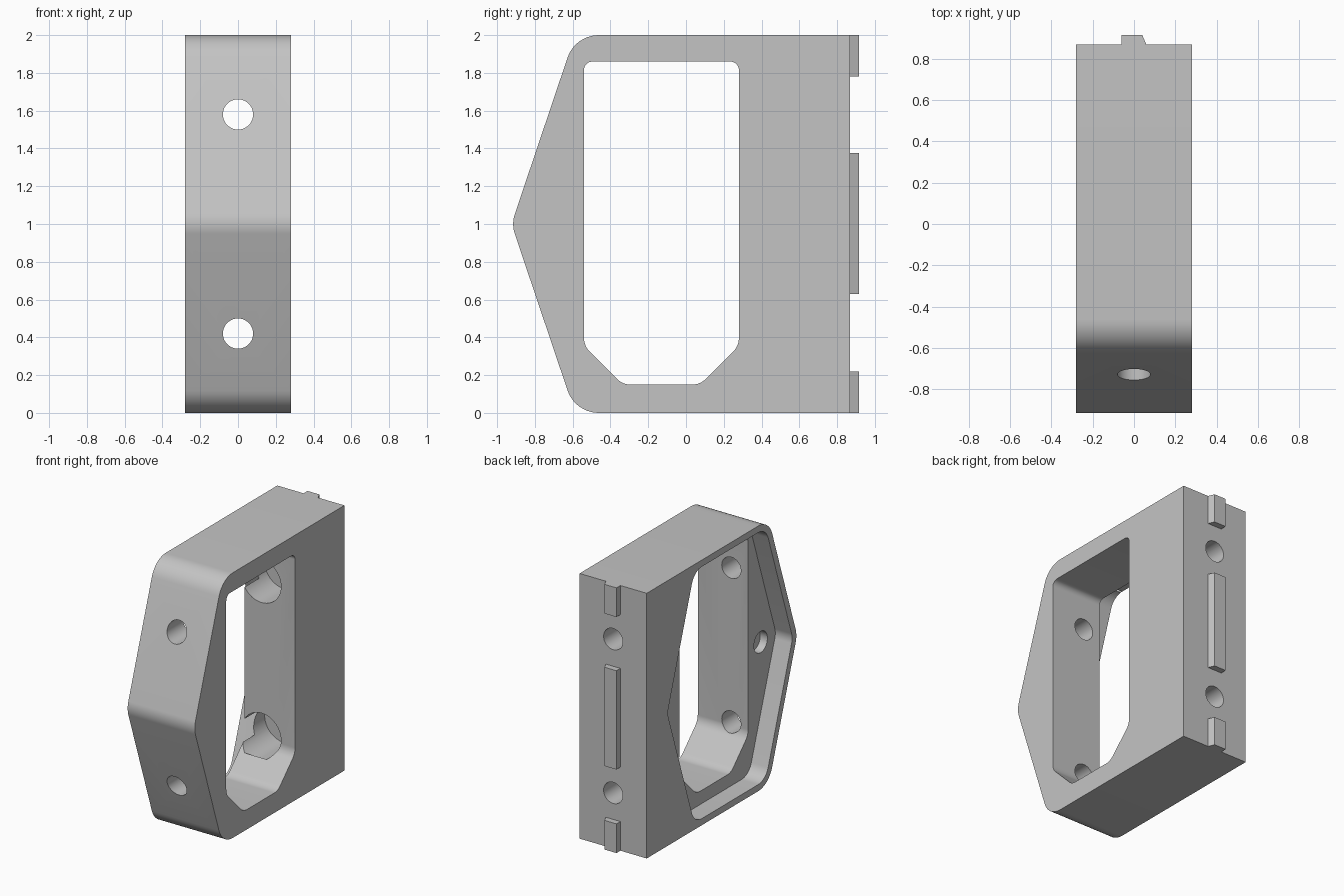
import bpy
import bmesh
import math
from mathutils import Vector, Matrix

if "Cube" in bpy.data.objects:
    bpy.data.objects.remove(bpy.data.objects["Cube"], do_unlink=True)

grey = bpy.data.materials.new("light_grey")
grey.use_nodes = True
colour = (0.55, 0.55, 0.55, 1)
grey.diffuse_color = colour
grey.node_tree.nodes["Principled BSDF"].inputs["Base Color"].default_value = colour


def rounded(corners, steps=10):
    """Turn (a, b, radius) corners into a filleted outline."""
    out = []
    n = len(corners)
    for i, (a, b, r) in enumerate(corners):
        p = Vector((a, b))
        if r == 0:
            out.append(p)
            continue
        u = (Vector(corners[i - 1][:2]) - p).normalized()
        v = (Vector(corners[(i + 1) % n][:2]) - p).normalized()
        half = u.angle(v) / 2
        centre = p + (u + v).normalized() * (r / math.sin(half))
        t = r / math.tan(half)
        s, e = p + u * t - centre, p + v * t - centre
        turn = math.pi - 2 * half
        for k in range(steps + 1):
            f = k / steps
            w = (s * math.sin((1 - f) * turn) + e * math.sin(f * turn)) / math.sin(turn)
            out.append(centre + w)
    return out


def finish(name, bm):
    bmesh.ops.recalc_face_normals(bm, faces=bm.faces)
    mesh = bpy.data.meshes.new(name)
    bm.to_mesh(mesh)
    bm.free()
    mesh.materials.append(grey)
    obj = bpy.data.objects.new(name, mesh)
    bpy.context.collection.objects.link(obj)
    return obj


def prism(name, outline, place, lo, hi):
    """Extrude an outline; place(a, b, depth) gives the 3D point."""
    bm = bmesh.new()
    face = bm.faces.new([bm.verts.new(place(a, b, lo)) for a, b in outline])
    ext = bmesh.ops.extrude_face_region(bm, geom=[face])["geom"]
    move = Vector(place(0, 0, hi)) - Vector(place(0, 0, lo))
    bmesh.ops.translate(bm, vec=move, verts=[g for g in ext if isinstance(g, bmesh.types.BMVert)])
    return finish(name, bm)


def cylinder(name, centre, radius, length, axis):
    bm = bmesh.new()
    turn = Matrix.Rotation(math.pi / 2, 4, "X" if axis == "Y" else "Y")
    bmesh.ops.create_cone(bm, cap_ends=True, segments=48, radius1=radius, radius2=radius,
                          depth=length, matrix=Matrix.Translation(centre) @ turn)
    return finish(name, bm)


def side(a, b, d):
    return (d, a, b)


def plan(a, b, d):
    return (a, b, d)


# Main block with a pointed front
body = prism("frame_body", rounded([
    (0.868, 0, 0), (0.868, 2, 0), (-0.587, 2, 0.175),
    (-0.924, 1, 0.165), (-0.587, 0, 0.175)]), side, -0.28, 0.28)

# Window, six-sided side pocket and holes
cutters = [
    prism("window_cutter", rounded([
        (-0.54, 1.86, 0.045), (0.28, 1.86, 0.045), (0.28, 0.355, 0.1),
        (0.075, 0.15, 0.1), (-0.335, 0.15, 0.1), (-0.54, 0.355, 0.1)]), side, -0.5, 0.5),
    prism("pocket_cutter", rounded([
        (-0.871, 1, 0.12), (-0.551, 1.95, 0.125), (0.301, 1.95, 0.125),
        (0.621, 1, 0.12), (0.301, 0.05, 0.125), (-0.551, 0.05, 0.125)]), side, -0.5, -0.14),
    cylinder("pocket_hole_cutter", (-0.14, -0.69, 1), 0.08, 0.12, "X"),
]
for z in (0.42, 1.58):
    cutters.append(cylinder("bolt_hole_cutter", (0, 0, z), 0.08, 2.4, "Y"))
    cutters.append(cylinder("counterbore_cutter", (0, 0.38, z), 0.163, 0.34, "Y"))

bpy.context.view_layer.objects.active = body
for cutter in cutters:
    cutter.hide_render = True
    mod = body.modifiers.new("cut", "BOOLEAN")
    mod.operation = "DIFFERENCE"
    mod.solver = "EXACT"
    mod.object = cutter
    bpy.ops.object.modifier_apply(modifier=mod.name)
    bpy.data.objects.remove(cutter, do_unlink=True)

# Locating keys on the back, sloped on one flank
key = [Vector(p) for p in ((-0.06, 0.868), (0.06, 0.868), (0.04, 0.915), (-0.06, 0.915))]
for name, lo, hi in (("lower_key", 0, 0.22), ("middle_key", 0.63, 1.375), ("upper_key", 1.78, 2)):
    prism(name, key, plan, lo, hi)

# Smooth fillets and bores, keep the edges sharp
bpy.ops.object.select_all(action="DESELECT")
body.select_set(True)
bpy.context.view_layer.objects.active = body
bpy.ops.object.shade_smooth_by_angle(angle=math.radians(25))
